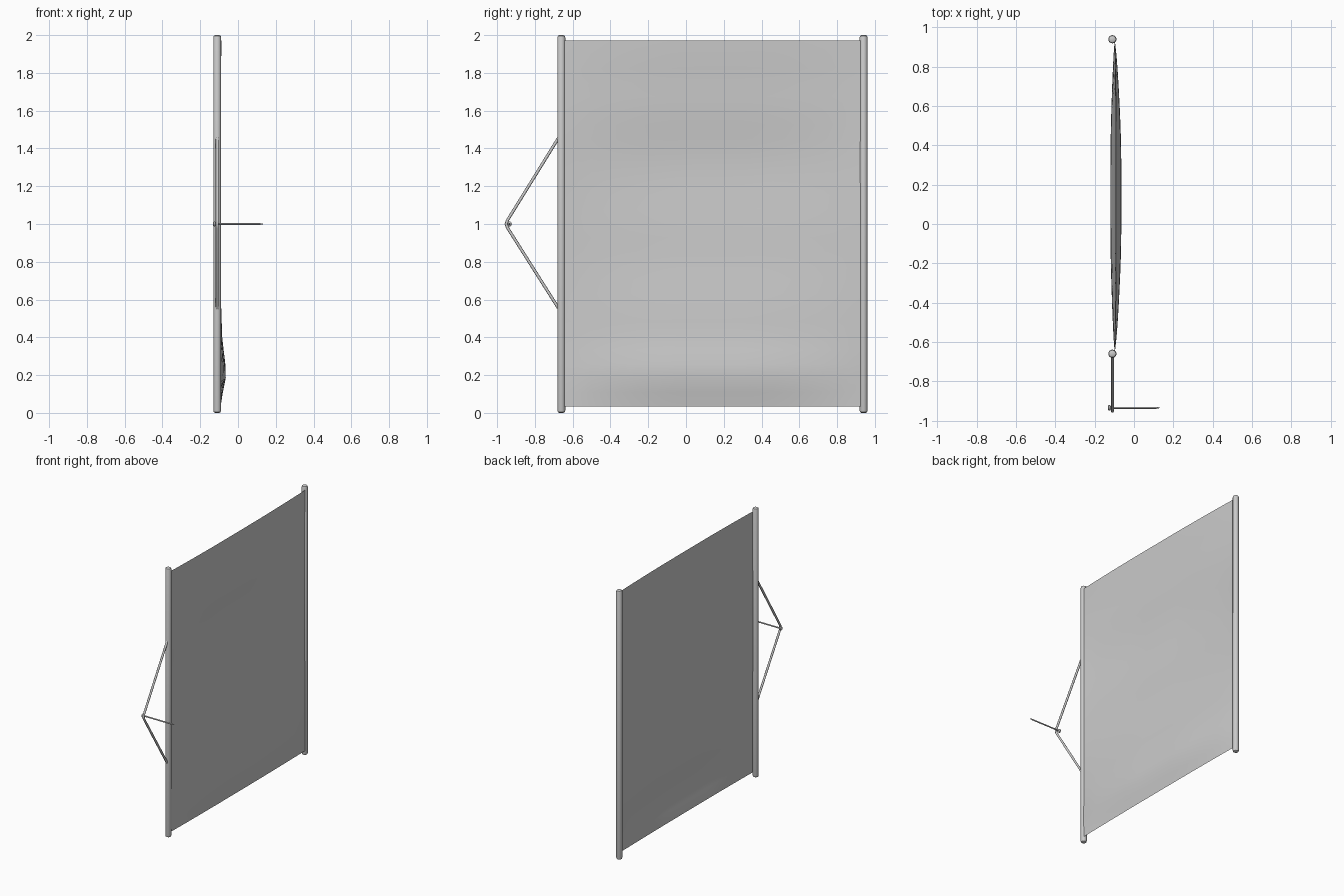
import bpy, bmesh, math
from mathutils import Vector

if "Cube" in bpy.data.objects:
    bpy.data.objects.remove(bpy.data.objects["Cube"])

PX = -0.11            # plane of the banner
Y0, Y1 = -0.66, 0.94  # pole positions


def finish(name, bm, angle=40):
    bmesh.ops.recalc_face_normals(bm, faces=bm.faces)
    me = bpy.data.meshes.new(name)
    bm.to_mesh(me)
    bm.free()
    ob = bpy.data.objects.new(name, me)
    bpy.context.collection.objects.link(ob)
    bpy.ops.object.select_all(action='DESELECT')
    ob.select_set(True)
    bpy.context.view_layer.objects.active = ob
    bpy.ops.object.shade_smooth_by_angle(angle=math.radians(angle))
    return ob


def lathe(name, profile, origin, axis='Z', sides=12):
    """Spin a (radius, height) profile around an axis through origin."""
    bm = bmesh.new()
    rings = []
    for r, h in profile:
        ring = []
        for i in range(sides):
            a = 2 * math.pi * i / sides
            u, v = r * math.cos(a), r * math.sin(a)
            co = (u, v, h) if axis == 'Z' else (h, u, v)
            ring.append(bm.verts.new(Vector(origin) + Vector(co)))
        rings.append(ring)
    for a, b in zip(rings, rings[1:]):
        for i in range(sides):
            j = (i + 1) % sides
            bm.faces.new((a[i], a[j], b[j], b[i]))
    bm.faces.new(rings[0])
    bm.faces.new(rings[-1])
    return finish(name, bm)


# two upright poles with rounded ends
R = 0.021
pole = [(0.011, 0), (0.018, 0.004), (R, 0.013), (R, 1.987), (0.018, 1.996), (0.011, 2.0)]
for name, y in (("pole_near", Y0), ("pole_far", Y1)):
    lathe(name, pole, (PX, y, 0), sides=16)

# hanging cloth: sideways bulge given at a few heights, fading to the poles
KEYS = [(0.035, -0.092), (0.2, -0.064), (0.45, -0.086), (0.9, -0.106),
        (1.3, -0.120), (1.7, -0.098), (1.972, -0.086)]


def bulge(z):
    for (za, xa), (zb, xb) in zip(KEYS, KEYS[1:]):
        if z <= zb + 1e-6:
            t = (z - za) / (zb - za)
            t = t * t * (3 - 2 * t)
            return xa + (xb - xa) * t
    return KEYS[-1][1]


bm = bmesh.new()
NY, NZ = 20, 26
grid = []
for k in range(NZ + 1):
    z = 0.035 + (1.972 - 0.035) * k / NZ
    row = []
    for i in range(NY + 1):
        t = i / NY
        w = min(1, 1.08 * math.sin(math.pi * t) ** 0.75) if 0 < t < 1 else 0
        edge = -0.098
        row.append(bm.verts.new((edge + (bulge(z) - edge) * w, Y0 + (Y1 - Y0) * t, z)))
    grid.append(row)
for a, b in zip(grid, grid[1:]):
    for i in range(NY):
        bm.faces.new((a[i], a[i + 1], b[i + 1], b[i]))
cloth = finish("cloth", bm, 60)

# hanging cord, looped over the nail
cu = bpy.data.curves.new("cord", 'CURVE')
cu.dimensions = '3D'
cu.bevel_depth = 0.008
cu.bevel_resolution = 2
cu.use_fill_caps = True
pts = [(Y0, 1.48), (-0.945, 1.02), (-0.952, 1.0), (-0.945, 0.98), (Y0, 0.53)]
sp = cu.splines.new('POLY')
sp.points.add(len(pts) - 1)
for p, (y, z) in zip(sp.points, pts):
    p.co = (PX, y, z, 1)
cord = bpy.data.objects.new("cord", cu)
bpy.context.collection.objects.link(cord)

# nail with a small domed head
nail = [(0.006, -0.133), (0.013, -0.130), (0.013, -0.121), (0.005, -0.116),
        (0.005, 0.115), (0.001, 0.133)]
lathe("nail", nail, (0, -0.935, 1.0), axis='X', sides=10)
